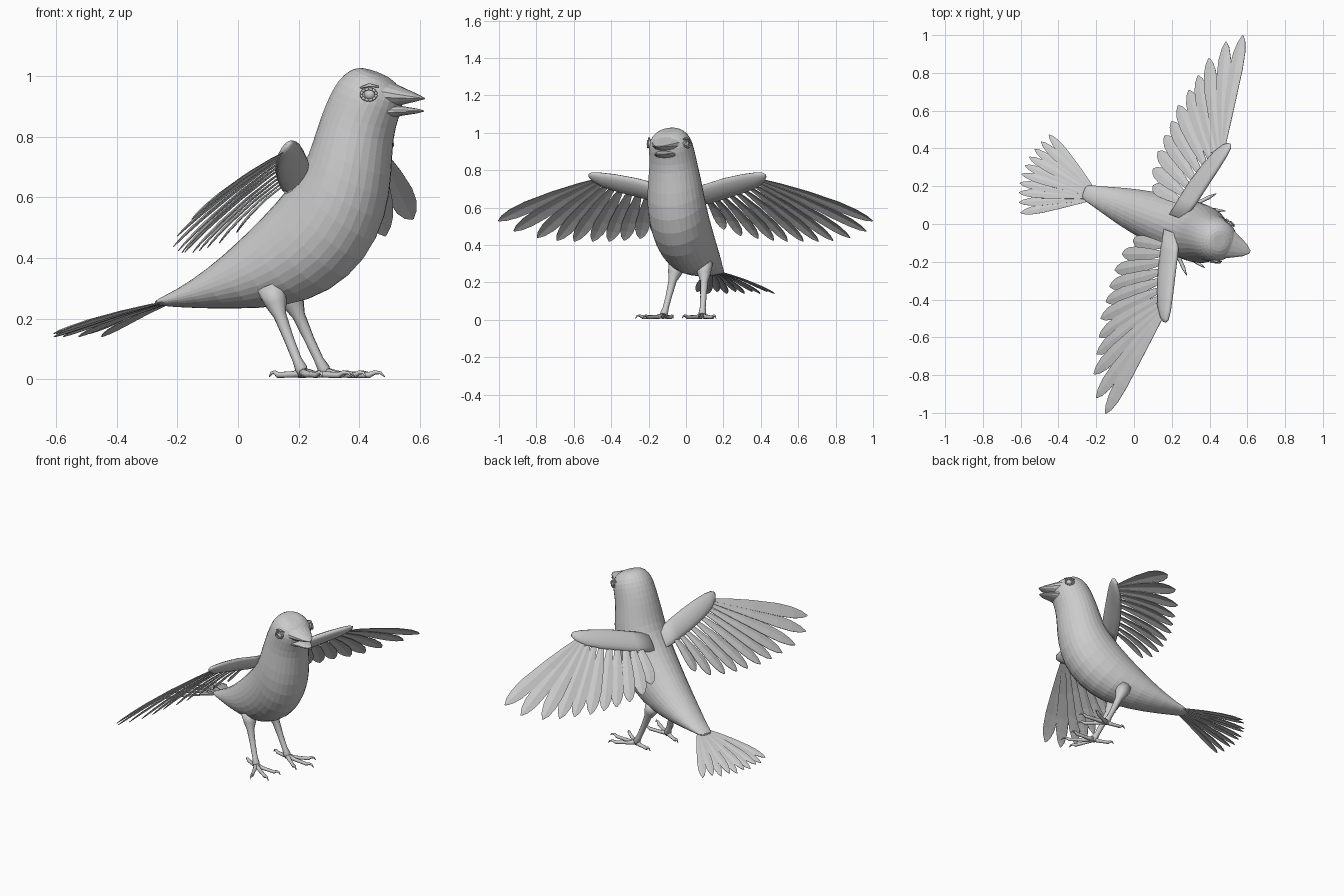
import bpy, bmesh
from math import sin, cos, pi, radians
from mathutils import Vector as V, Matrix

if "Cube" in bpy.data.objects:
    bpy.data.objects.remove(bpy.data.objects["Cube"])

# Bird-local frame: x forward, y left, z up; the whole bird is turned 20 degrees
PLACE = Matrix.Translation((0.024, 0.066, 0)) @ Matrix.Rotation(radians(-20), 4, 'Z')


def finish(bm, name, mirror=False, subsurf=0, solid=0, smooth=False):
    bmesh.ops.recalc_face_normals(bm, faces=bm.faces)
    me = bpy.data.meshes.new(name)
    bm.to_mesh(me)
    bm.free()
    ob = bpy.data.objects.new(name, me)
    bpy.context.collection.objects.link(ob)
    ob.matrix_world = PLACE
    if solid:
        ob.modifiers.new("thickness", 'SOLIDIFY').thickness = solid
    if subsurf:
        m = ob.modifiers.new("subdivide", 'SUBSURF')
        m.levels = m.render_levels = subsurf
    if mirror:
        m = ob.modifiers.new("mirror", 'MIRROR')
        m.use_axis = (False, True, False)
        m.use_mirror_merge = False
    for p in me.polygons:
        p.use_smooth = smooth
    return ob


def loft(bm, sections, n):
    """Skin ellipses given as (centre, half axis a, half axis b)."""
    rings = []
    for c, a, b in sections:
        rings.append([bm.verts.new(V(c) + V(a) * cos(2 * pi * k / n) + V(b) * sin(2 * pi * k / n))
                      for k in range(n)])
    for r, s in zip(rings, rings[1:]):
        for k in range(n):
            bm.faces.new((r[k], r[(k + 1) % n], s[(k + 1) % n], s[k]))
    for r in (rings[0], rings[-1]):
        c = bm.verts.new(sum((v.co for v in r), V()) / n)
        for k in range(n):
            bm.faces.new((r[k], r[(k + 1) % n], c))


def profile_loft(bm, rows, n, fat=1.0):
    """Rows: back x, back z, front x, front z, half width."""
    secs = []
    for bx, bz, fx, fz, w in rows:
        secs.append((((bx + fx) / 2, 0, (bz + fz) / 2),
                     V(((fx - bx) / 2, 0, (fz - bz) / 2)) * fat, (0, w * fat, 0)))
    loft(bm, secs, n)


def tube(bm, pts, n=8):
    """Round tube along (x, y, z, radius) points."""
    ps = [V(p[:3]) for p in pts]
    secs = []
    for i, p in enumerate(ps):
        d = (ps[min(i + 1, len(ps) - 1)] - ps[max(i - 1, 0)]).normalized()
        a = d.cross(V((0.1, 1, 0.05))).normalized()
        if abs(d.y) > 0.8:
            a = d.cross(V((1, 0, 0))).normalized()
        secs.append((p, a * pts[i][3], d.cross(a) * pts[i][3]))
    loft(bm, secs, n)


SHAPE = [(0, .25), (.15, .5), (.4, .8), (.68, 1), (.84, .88), (.94, .55), (1, .08)]


def feather(bm, root, tip, width, normal, twist=0, sag=0):
    d = (tip - root).normalized()
    side = d.cross(normal).normalized()
    side = Matrix.Rotation(twist, 3, d) @ side
    up = side.cross(d).normalized()
    if up.dot(normal) < 0:
        up = -up
    prev = None
    for t, f in SHAPE:
        c = root.lerp(tip, t) + up * sag * 4 * t * (1 - t)
        w = width / 2 * f
        row = [bm.verts.new(c - side * w), bm.verts.new(c + up * w * .15), bm.verts.new(c + side * w)]
        if prev:
            for k in (0, 1):
                bm.faces.new((prev[k], prev[k + 1], row[k + 1], row[k]))
        prev = row


# Body, neck and head
bm = bmesh.new()
profile_loft(bm, [
    (-.31, .263, -.31, .243, .040), (-.238, .295, -.217, .236, .058), (-.13, .362, -.05, .232, .100),
    (-.02, .452, .14, .237, .130), (.085, .55, .29, .285, .150), (.16, .63, .415, .39, .157),
    (.22, .71, .485, .53, .157), (.25, .79, .505, .68, .145), (.275, .87, .508, .79, .128),
    (.305, .94, .53, .86, .121), (.335, .99, .55, .91, .115), (.37, 1.02, .545, .955, .092),
    (.405, 1.032, .505, .995, .055)], 16, 1.025)
finish(bm, "body", subsurf=1)

# Beak, slightly open
bm = bmesh.new()
profile_loft(bm, [(.46, .992, .46, .89, .092), (.51, .982, .51, .898, .08), (.555, .962, .555, .907, .058),
                  (.60, .943, .60, .917, .034), (.628, .930, .628, .924, .008)], 14)
finish(bm, "upper_beak")
bm = bmesh.new()
profile_loft(bm, [(.47, .91, .47, .852, .08), (.55, .902, .55, .870, .05),
                  (.60, .894, .60, .877, .03), (.625, .888, .625, .883, .008)], 14)
finish(bm, "lower_beak")

# Eyes with eyelid rim and brow
bm = bmesh.new()
eye = V((.475, .1, .94))
bmesh.ops.create_uvsphere(bm, u_segments=14, v_segments=8, radius=.02,
                          matrix=Matrix.Translation(eye))
rim = []
for k in range(13):
    a = 2 * pi * k / 12
    rim.append((eye.x + .024 * cos(a), eye.y + .013 - .007 * cos(a), eye.z + .019 * sin(a), .005))
for p, q in zip(rim, rim[1:]):
    tube(bm, [p, q], 6)
tube(bm, [(.445, .111, .962, .003), (.475, .108, .971, .006), (.505, .098, .966, .003)], 6)
finish(bm, "eyes", mirror=True, smooth=True)

# Wing arms
CHORD, NORM = V((-.66, 0, -.75)), V((-.74, .11, .66)).normalized()
bm = bmesh.new()
loft(bm, [(c, CHORD * r, NORM * t) for c, r, t in [
    ((.20, .04, .655), .06, .022), ((.225, .14, .675), .068, .026), ((.25, .25, .705), .068, .026),
    ((.28, .36, .730), .062, .024), ((.305, .44, .748), .050, .021), ((.322, .485, .762), .032, .015),
    ((.33, .503, .769), .012, .007)]], 14)
finish(bm, "wing_arms", mirror=True, smooth=True)

# Wing feathers: root span, then tip position
WING = [(.485, .20, 1.065, .53), (.465, .127, 1.003, .475), (.44, .072, .89, .44), (.41, .05, .785, .425),
        (.375, .03, .695, .42), (.335, .005, .60, .42), (.29, 0, .507, .42), (.245, -.008, .425, .425),
        (.20, -.012, .335, .435), (.16, -.005, .24, .45), (.12, .025, .155, .485)]
bm = bmesh.new()
for i, (s, tx, ty, tz) in enumerate(WING):
    root = V((.2 + .27 * (s - .05), s, .655 + .24 * (s - .05))) + CHORD * .02
    feather(bm, root, V((tx, ty, tz)), .088 - .0012 * i, NORM, radians(8), .012)
finish(bm, "wing_feathers", mirror=True, solid=.003)

# Tail feathers in a fan
bm = bmesh.new()
N = 10
for i in range(N):
    f = 2 * i / (N - 1) - 1
    feather(bm, V((-.27, .035 * f, .256)), V((-.65 + .065 * f * f, .22 * f, .152 - .01 * (i % 2))),
            .048, V((-.25, 0, 1)).normalized(), radians(10), .008)
finish(bm, "tail_feathers", solid=.003)

# Legs and clawed feet
bm = bmesh.new()
tube(bm, [(.12, .075, .30, .05), (.14, .084, .248, .036), (.155, .09, .21, .022), (.19, .098, .13, .017),
          (.22, .105, .065, .016), (.236, .109, .035, .021), (.245, .11, .012, .016)], 10)
finish(bm, "legs", mirror=True, smooth=True)
bm = bmesh.new()
ankle = V((.24, .11, .02))
for tip in [(.355, .23), (.432, .16), (.405, .055), (.12, .098)]:
    d = V((tip[0], tip[1], .02)) - ankle
    tube(bm, [tuple(ankle + d * t + V((0, 0, z))) + (r,) for t, z, r in [
        (0, .004, .016), (.25, -.004, .011), (.5, -.005, .010), (.74, -.006, .010),
        (.84, .003, .007), (.93, .001, .005), (1, -.012, .0015)]], 8)
finish(bm, "toes", mirror=True, smooth=True)
